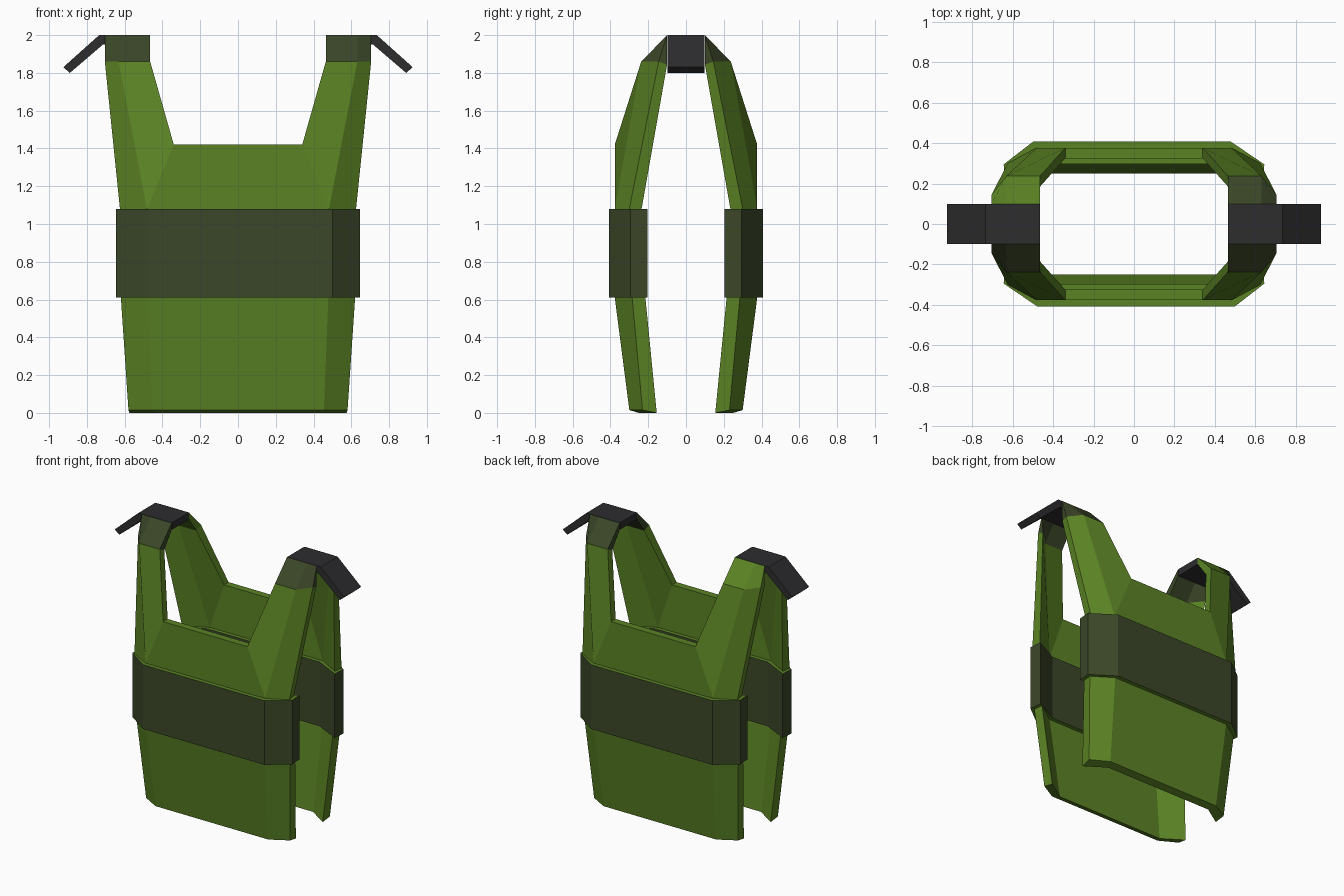
import bpy, bmesh
from mathutils import Vector

if "Cube" in bpy.data.objects:
    bpy.data.objects.remove(bpy.data.objects["Cube"])


def material(name, rgb):
    m = bpy.data.materials.new(name)
    m.diffuse_color = (*rgb, 1)
    m.use_nodes = True
    m.node_tree.nodes["Principled BSDF"].inputs["Base Color"].default_value = m.diffuse_color
    return m


GREEN = material("moss green", (0.105, 0.228, 0.018))
OLIVE = material("dark olive", (0.044, 0.062, 0.021))
BLACK = material("charcoal", (0.026, 0.026, 0.028))


def finish(bm, name, mats, rule=None):
    bmesh.ops.remove_doubles(bm, verts=bm.verts, dist=0.0005)
    bmesh.ops.recalc_face_normals(bm, faces=bm.faces)
    bm.normal_update()
    if rule:
        for f in bm.faces:
            f.material_index = rule(f)
    me = bpy.data.meshes.new(name)
    bm.to_mesh(me)
    bm.free()
    for m in mats:
        me.materials.append(m)
    ob = bpy.data.objects.new(name, me)
    bpy.context.collection.objects.link(ob)
    return ob


def prism(bm, pts, axis):
    """Extrude a closed polygon of 3D points along an axis vector."""
    face = bm.faces.new([bm.verts.new(p) for p in pts])
    ext = bmesh.ops.extrude_face_region(bm, geom=[face])
    vs = [g for g in ext["geom"] if isinstance(g, bmesh.types.BMVert)]
    bmesh.ops.translate(bm, verts=vs, vec=Vector(axis))


# Half-panel corners: m = middle, c = crease, e = side edge, n = neckline, a = strap inside
OUTER = {
    "m0": (0, .30, .015), "c0": (.455, .30, .015), "e0": (.58, .23, .015),
    "m1": (0, .377, .61), "c1": (.478, .377, .61), "e1": (.62, .285, .61),
    "m2": (0, .377, 1.08), "c2": (.482, .377, 1.08), "e2": (.625, .30, 1.08),
    "m3": (0, .377, 1.42), "n3": (.34, .377, 1.42),
    "a4": (.465, .237, 1.86), "c4": (.632, .237, 1.86), "e4": (.705, .145, 1.86),
    "a5": (.465, .10, 2.0), "c5": (.632, .10, 2.0), "e5": (.705, .10, 2.0),
}
INNER = {
    "m0": (0, .25, 0), "c0": (.43, .25, 0), "e0": (.575, .155, 0),
    "m1": (0, .325, .61), "c1": (.455, .325, .61), "e1": (.612, .215, .61),
    "m2": (0, .325, 1.08), "c2": (.455, .325, 1.08), "e2": (.615, .235, 1.08),
    "m3": (0, .325, 1.42), "n3": (.34, .325, 1.42),
    "a4": (.465, .185, 1.835), "c4": (.61, .185, 1.835), "e4": (.702, .10, 1.845),
    "a5": (.465, .10, 1.95), "c5": (.61, .10, 1.95), "e5": (.705, .10, 1.95),
}
QUADS = ["m0 c0 c1 m1", "c0 e0 e1 c1", "m1 c1 c2 m2", "c1 e1 e2 c2", "m2 c2 n3 m3",
         "n3 c2 c4 a4", "c2 e2 e4 c4", "a4 c4 c5 a5", "c4 e4 e5 c5"]
RIM = "m0 c0 e0 e1 e2 e4 e5 c5 a5 a4 n3 m3".split()


def panel(name, side):
    bm = bmesh.new()
    for sx in (1, -1):
        o, i = ({k: bm.verts.new((sx * x, side * y, z)) for k, (x, y, z) in t.items()}
                for t in (OUTER, INNER))
        for q in QUADS:
            for shell in (o, i):
                bm.faces.new([shell[k] for k in q.split()])
        for p, q in zip(RIM, RIM[1:]):
            bm.faces.new((o[p], o[q], i[q], i[p]))

    # strap tops are olive, except the back left one
    def rule(f):
        c = f.calc_center_median()
        low = min(v.co.z for v in f.verts)
        return int(low > 1.8 and not (c.x < 0 and c.y > 0))
    finish(bm, name, [GREEN, OLIVE], rule)


def belt(name, side):
    bm = bmesh.new()
    section = [(.645, .295), (.48, .407), (-.50, .407), (-.645, .295),
               (-.638, .203), (-.455, .297), (.45, .297), (.638, .203)]
    prism(bm, [(side * x, side * y, .612) for x, y in section], (0, 0, .468))
    # green rims above and below
    finish(bm, name, [GREEN, OLIVE], lambda f: int(abs(f.normal.z) < .5))


for label, side in (("front", -1), ("back", 1)):
    panel(label + "_panel", side)
    belt(label + "_belt", side)

# Shoulder pads with drooping flaps
PAD = [(.465, 2.0), (.735, 2.0), (.925, 1.83), (.89, 1.80), (.715, 1.95), (.465, 1.95)]
for label, sx in (("right", 1), ("left", -1)):
    bm = bmesh.new()
    prism(bm, [(sx * x, -.098, z) for x, z in PAD], (0, .196, 0))
    finish(bm, label + "_shoulder_pad", [BLACK])
